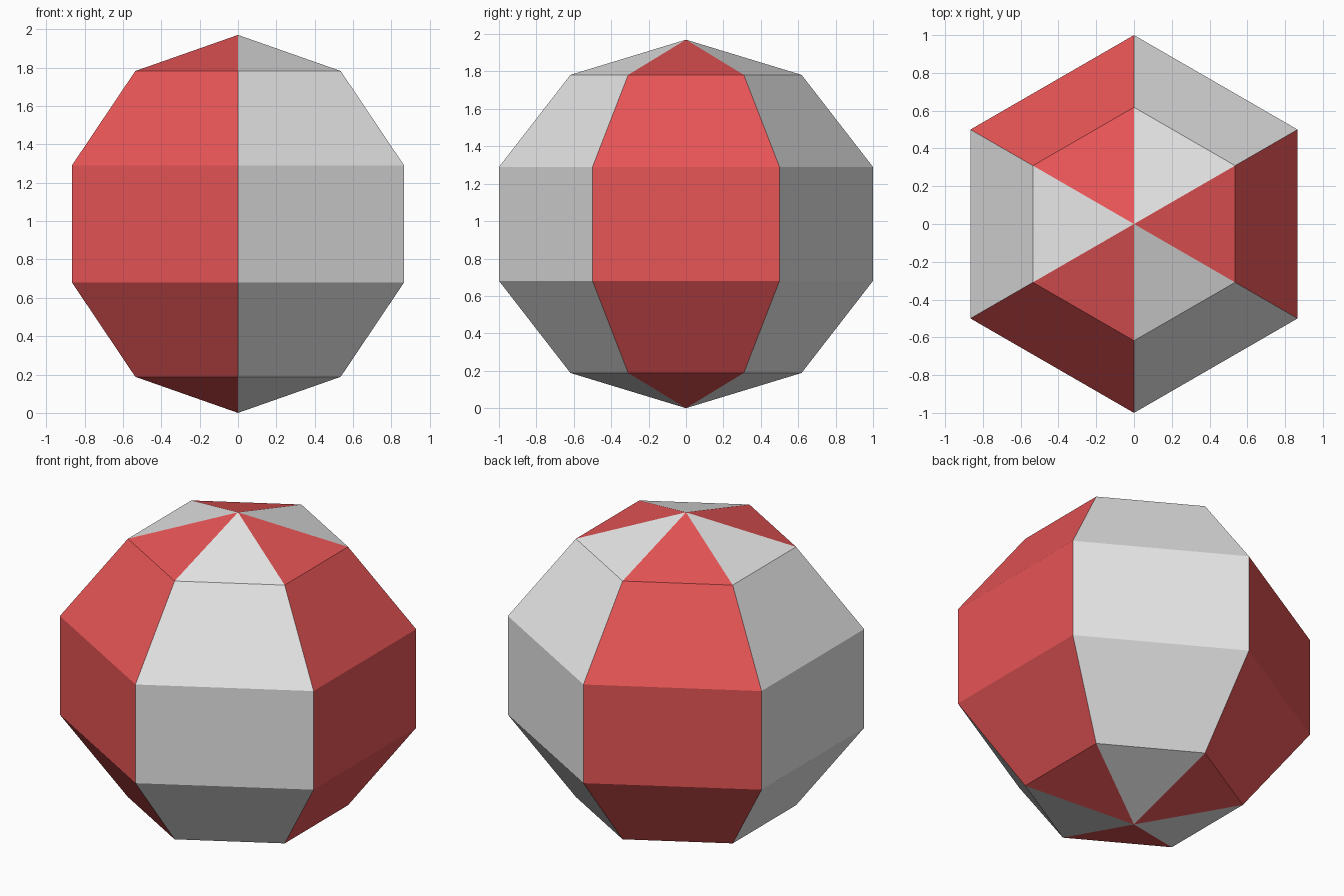
import bpy, bmesh, math
from mathutils import Vector

if "Cube" in bpy.data.objects:
    bpy.data.objects.remove(bpy.data.objects["Cube"])

SIDES, RINGS = 6, 5
RADIUS = 1 / math.sin(math.radians(72))   # widest rings reach radius 1
HALF_HEIGHT = 0.985


def material(name, rgb):
    mat = bpy.data.materials.new(name)
    mat.diffuse_color = (*rgb, 1)
    mat.use_nodes = True
    mat.node_tree.nodes["Principled BSDF"].inputs["Base Color"].default_value = mat.diffuse_color
    return mat


# Half-circle profile from bottom pole to top pole, spun into six flat gores
bm = bmesh.new()
profile = []
for i in range(RINGS + 1):
    a = math.pi * i / RINGS
    profile.append(bm.verts.new((0, RADIUS * math.sin(a), HALF_HEIGHT * (1 - math.cos(a)))))
edges = [bm.edges.new(pair) for pair in zip(profile, profile[1:])]
bmesh.ops.spin(bm, geom=profile + edges, cent=(0, 0, 0), axis=(0, 0, 1),
               angle=math.tau, steps=SIDES, use_merge=False)
bmesh.ops.remove_doubles(bm, verts=bm.verts, dist=0.001)
bmesh.ops.dissolve_degenerate(bm, edges=bm.edges, dist=0.001)
bmesh.ops.recalc_face_normals(bm, faces=bm.faces)

# Alternate grey and red gores by direction around the vertical axis
for face in bm.faces:
    c = face.calc_center_median()
    gore = round(math.degrees(math.atan2(c.y, c.x)) / 60)
    face.material_index = 1 if gore % 2 == 0 else 0
    face.smooth = False

mesh = bpy.data.meshes.new("beach_ball")
bm.to_mesh(mesh)
bm.free()
mesh.materials.append(material("light grey", (0.8, 0.8, 0.8)))
mesh.materials.append(material("red", (0.8, 0.09, 0.092)))
bpy.context.collection.objects.link(bpy.data.objects.new("beach_ball", mesh))
